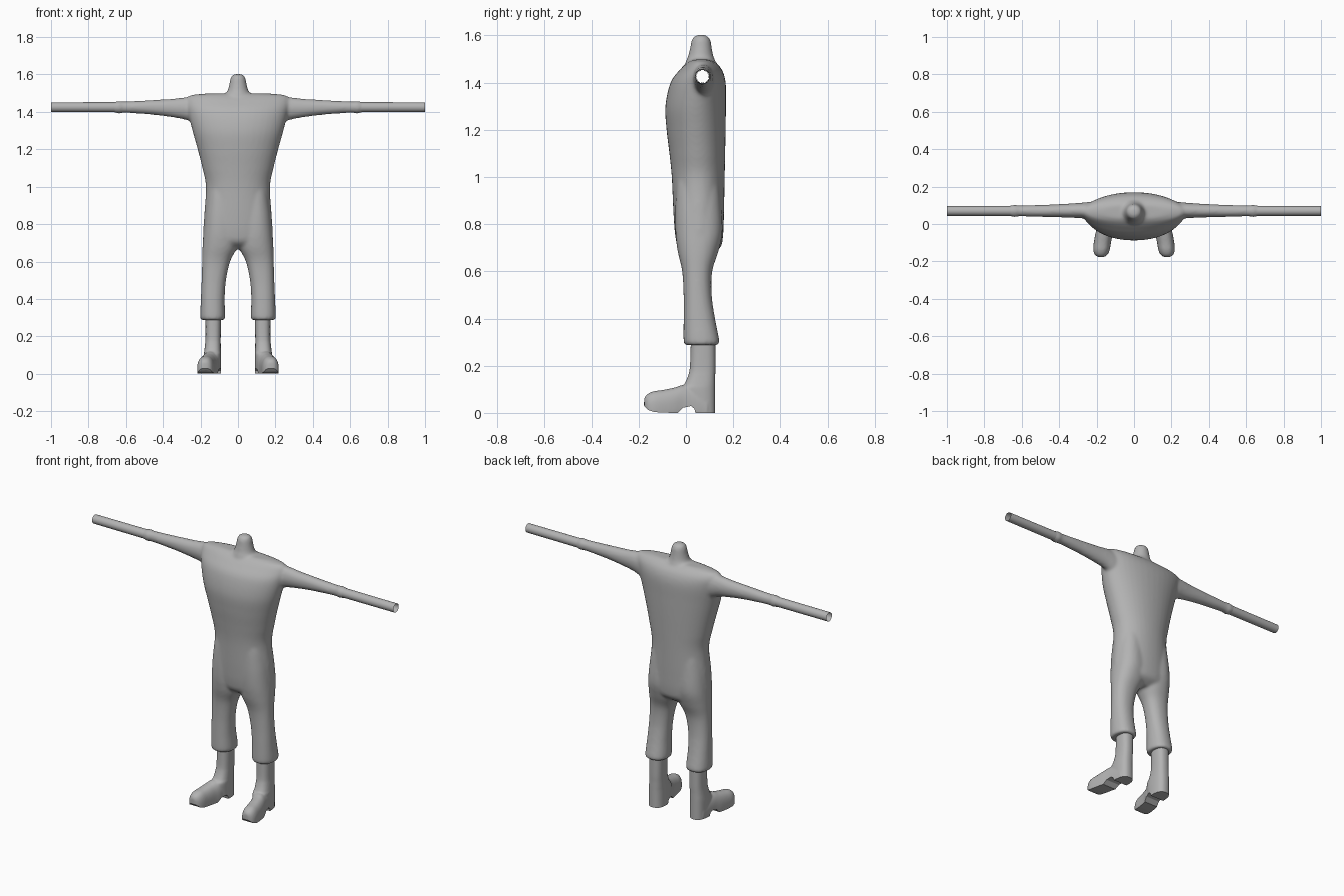
import bpy, bmesh, math
from mathutils import Vector

if "Cube" in bpy.data.objects:
    bpy.data.objects.remove(bpy.data.objects["Cube"])

# Dark grey cloth for every part
GREY = bpy.data.materials.new("dark_grey")
GREY.diffuse_color = (.45, .45, .45, 1)
GREY.use_nodes = True
GREY.node_tree.nodes["Principled BSDF"].inputs["Base Color"].default_value = GREY.diffuse_color


def catmull(rings, steps):
    """Smoothly resample a list of section tuples."""
    pts = [Vector(r) for r in rings]
    out = []
    for i in range(len(pts) - 1):
        p0, p1 = pts[max(i - 1, 0)], pts[i]
        p2, p3 = pts[i + 1], pts[min(i + 2, len(pts) - 1)]
        for k in range(steps):
            t = k / steps
            out.append(0.5 * (2 * p1 + (p2 - p0) * t + (2 * p0 - 5 * p1 + 4 * p2 - p3) * t * t
                              + (3 * p1 - p0 - 3 * p2 + p3) * t ** 3))
    return out + [pts[-1]]


def loft(bm, rings, axis, power=2.0, flip=1, n=40, caps=True, steps=5):
    """Loft sections (t, a0, a1, b0, b1); a and b are the other two axes in x, y, z order."""
    others = [i for i in range(3) if i != axis]
    loops = []
    for t, a0, a1, b0, b1 in catmull(rings, steps):
        loop = []
        for k in range(n):
            c, s = math.cos(2 * math.pi * k / n), math.sin(2 * math.pi * k / n)
            co = [0, 0, 0]
            co[axis] = t
            co[others[0]] = (a0 + a1) / 2 + (a1 - a0) / 2 * math.copysign(abs(c) ** (2 / power), c)
            co[others[1]] = (b0 + b1) / 2 + (b1 - b0) / 2 * math.copysign(abs(s) ** (2 / power), s)
            co[0] *= flip
            loop.append(bm.verts.new(co))
        loops.append(loop)
    faces = []
    for la, lb in zip(loops, loops[1:]):
        for k in range(n):
            j = (k + 1) % n
            faces.append(bm.faces.new((la[k], la[j], lb[j], lb[k])))
    if caps:
        faces += [bm.faces.new(loops[0]), bm.faces.new(loops[-1])]
    bmesh.ops.recalc_face_normals(bm, faces=faces)


def make_object(name, bm):
    mesh = bpy.data.meshes.new(name)
    bm.to_mesh(mesh)
    bm.free()
    ob = bpy.data.objects.new(name, mesh)
    bpy.context.collection.objects.link(ob)
    return ob


def fuse(ob, voxel, iterations):
    """Melt overlapping closed parts into one soft skin."""
    m = ob.modifiers.new("fuse", 'REMESH')
    m.mode = 'VOXEL'
    m.voxel_size = voxel
    m = ob.modifiers.new("soften", 'SMOOTH')
    m.factor = 0.5
    m.iterations = iterations


def bake(ob):
    dg = bpy.context.evaluated_depsgraph_get()
    dg.update()
    mesh = bpy.data.meshes.new_from_object(ob.evaluated_get(dg))
    ob.modifiers.clear()
    ob.data = mesh


def finish(ob, angle):
    ob.data.materials.clear()
    ob.data.materials.append(GREY)
    ob.data.polygons.foreach_set("material_index", [0] * len(ob.data.polygons))
    ob.data.shade_smooth()
    ob.data.set_sharp_from_angle(angle=math.radians(angle))


# Body: torso, neck, sleeves and trouser legs
torso = [(z, -w, w, y0, y1) for z, w, y0, y1 in [
    (.665, .12, .02, .10), (.70, .172, -.03, .145), (.75, .185, -.045, .157),
    (.85, .18, -.053, .161), (1.0, .171, -.06, .164), (1.1, .19, -.07, .166),
    (1.2, .215, -.082, .168), (1.3, .243, -.087, .169), (1.4, .268, -.065, .168),
    (1.455, .277, -.025, .152), (1.487, .258, .008, .123), (1.498, .17, .03, .10)]]
neck = [(z, -w, w, y0, y1) for z, w, y0, y1 in [
    (1.45, .08, -.005, .135), (1.49, .07, 0, .125), (1.515, .055, .010, .115),
    (1.55, .046, .018, .109), (1.58, .040, .024, .104), (1.595, .032, .034, .093),
    (1.602, .018, .05, .078)]]
sleeve = [(.15, .03, .11, 1.35, 1.465), (.22, .028, .118, 1.338, 1.478),
          (.28, .031, .114, 1.358, 1.478), (.35, .034, .109, 1.371, 1.470),
          (.45, .037, .104, 1.384, 1.464), (.55, .039, .101, 1.392, 1.458),
          (.615, .041, .099, 1.395, 1.456), (.636, .036, .104, 1.391, 1.459),
          (.66, .041, .099, 1.396, 1.454), (.70, .043, .097, 1.398, 1.452)]
trouser = [(.288, .074, .196, -.004, .136), (.302, .068, .202, -.01, .142),
           (.40, .071, .198, -.01, .123), (.50, .064, .194, -.01, .109),
           (.60, .042, .191, -.016, .111), (.68, .004, .189, -.034, .136),
           (.76, 0, .184, -.044, .154), (.87, .005, .174, -.045, .150),
           (1.0, .02, .155, -.035, .135), (1.12, .04, .13, 0, .10)]
bm = bmesh.new()
loft(bm, torso, 2, 2.1)
loft(bm, neck, 2)
for side in (1, -1):
    loft(bm, sleeve, 0, flip=side)
    loft(bm, trouser, 2, 2.25, flip=side)
body = make_object("body", bm)
fuse(body, 0.008, 9)
bake(body)

# Open the sleeve ends
bm = bmesh.new()
bm.from_mesh(body.data)
for side in (1, -1):
    bmesh.ops.bisect_plane(bm, geom=bm.verts[:] + bm.edges[:] + bm.faces[:],
                           plane_co=(side * .66, 0, 0), plane_no=(side, 0, 0), clear_outer=True)
bm.to_mesh(body.data)
bm.free()
finish(body, 60)

# Forearms: open tubes running out of the sleeves
for side, name in ((1, "left_forearm"), (-1, "right_forearm")):
    bm = bmesh.new()
    loft(bm, [(.61, .043, .097, 1.398, 1.452), (1.0, .044, .096, 1.399, 1.451)],
         0, flip=side, n=32, caps=False)
    finish(make_object(name, bm), 40)

# Boots: shaft and turned-out foot fused together
shaft = [(-.05, .09, .18, 0, .124), (.09, .09, .182, -.025, .124), (.12, .091, .18, -.008, .124),
         (.155, .092, .176, .008, .124), (.20, .092, .173, .017, .125), (.33, .09, .173, .021, .124)]
foot = [(.09, .10, .18, -.05, .09), (0, .10, .193, -.05, .118), (-.05, .113, .206, -.05, .107),
        (-.10, .123, .215, -.05, .097), (-.135, .129, .218, -.045, .092),
        (-.158, .138, .213, -.03, .083), (-.171, .15, .202, -.01, .072),
        (-.177, .165, .188, .02, .06)]
bm = bmesh.new()
loft(bm, shaft, 2, 2.5)
loft(bm, foot, 1, 2.4)
boots = make_object("boots", bm)
fuse(boots, 0.005, 8)

# Sole cutter: flat sole, arch, heel and lifted toe
profile = [(-.3, -.2), (-.3, .08), (-.175, .028), (-.16, .012), (-.135, .004), (-.10, .001),
           (-.035, 0), (-.012, .022), (.022, .029), (.036, .017), (.04, 0), (.3, 0), (.3, -.2)]
bm = bmesh.new()
face = bm.faces.new([bm.verts.new((0, y, z)) for y, z in profile])
ext = bmesh.ops.extrude_face_region(bm, geom=[face])
bmesh.ops.translate(bm, vec=(.4, 0, 0), verts=[v for v in ext["geom"] if isinstance(v, bmesh.types.BMVert)])
bmesh.ops.recalc_face_normals(bm, faces=bm.faces[:])
cutter = make_object("sole_cutter", bm)
cutter.hide_render = True
m = boots.modifiers.new("sole", 'BOOLEAN')
m.operation = 'DIFFERENCE'
m.solver = 'EXACT'
m.object = cutter
boots.modifiers.new("pair", 'MIRROR').use_mirror_merge = False
bake(boots)
bpy.data.objects.remove(cutter)
finish(boots, 35)
